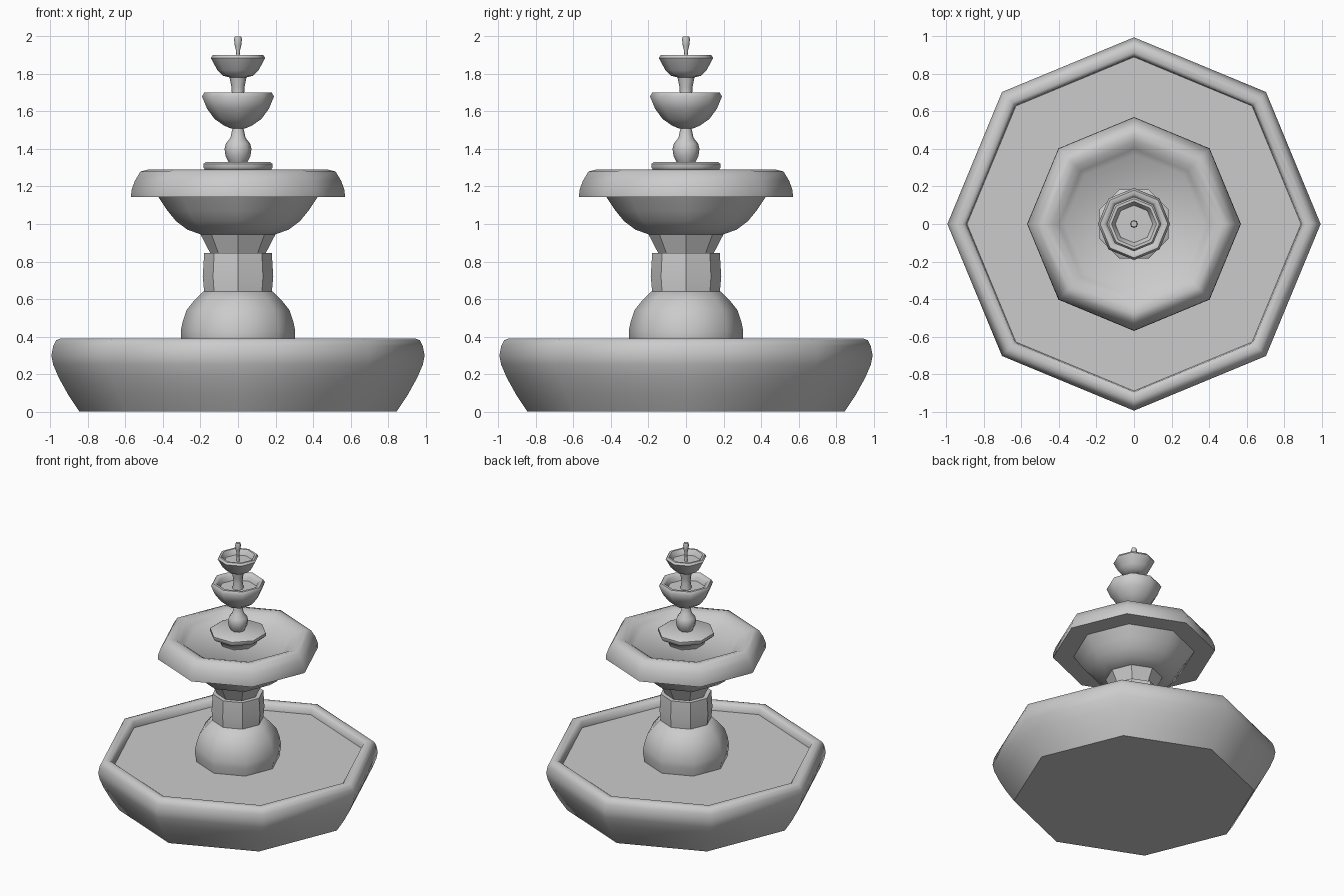
import bpy, bmesh, math


def lathe(name, profile, turn=0, sides=8, angle=50):
    """Revolve (radius, height) points into a closed faceted part."""
    bm = bmesh.new()
    rings = []
    for r, z in profile:
        rings.append([bm.verts.new((r * math.cos(turn + 2 * math.pi * i / sides),
                                    r * math.sin(turn + 2 * math.pi * i / sides), z))
                      for i in range(sides)])
    for a, b in zip(rings, rings[1:]):
        for i in range(sides):
            j = (i + 1) % sides
            bm.faces.new((a[i], a[j], b[j], b[i]))
    bm.faces.new(rings[0][::-1])
    bm.faces.new(rings[-1])
    me = bpy.data.meshes.new(name)
    bm.to_mesh(me)
    bm.free()
    ob = bpy.data.objects.new(name, me)
    bpy.context.collection.objects.link(ob)
    bpy.ops.object.select_all(action='DESELECT')
    ob.select_set(True)
    bpy.context.view_layer.objects.active = ob
    bpy.ops.object.shade_smooth_by_angle(angle=math.radians(angle))
    return ob


# Ground basin with rounded rim and a shallow inner floor
lathe("basin", [(.845, 0), (.905, .09), (.955, .18), (.985, .25), (.995, .30), (.985, .35),
                (.97, .38), (.945, .39), (.915, .39), (.895, .375), (.89, .33)])
# Bulb foot and waisted column
lathe("column_bulb", [(.295, .33), (.305, .39), (.305, .43), (.295, .48), (.275, .54),
                      (.235, .59), (.185, .64)])
lathe("column", [(.18, .635), (.188, .72), (.18, .845)], angle=30)
lathe("column_neck", [(.148, .845), (.2, .945)], angle=30)
# Large bowl with overhanging rim
lathe("large_bowl", [(.20, .945), (.27, .97), (.33, 1.015), (.375, 1.07), (.425, 1.145),
                     (.57, 1.145), (.568, 1.18), (.55, 1.23), (.52, 1.28), (.48, 1.29),
                     (.44, 1.28), (.40, 1.255), (.37, 1.23)])
# Small pedestal and knob
lathe("pedestal", [(.13, 1.23), (.14, 1.265), (.185, 1.285), (.2, 1.30), (.2, 1.32),
                   (.185, 1.33)], turn=math.pi / 8)
lathe("knob", [(.05, 1.33), (.066, 1.36), (.072, 1.40), (.064, 1.43), (.04, 1.46),
               (.034, 1.49), (.028, 1.515)])
# Middle bowl and its stem
lathe("middle_bowl", [(.04, 1.51), (.075, 1.525), (.125, 1.56), (.165, 1.615), (.192, 1.68),
                      (.18, 1.70), (.16, 1.70), (.145, 1.685), (.135, 1.65)])
lathe("upper_stem", [(.04, 1.65), (.033, 1.70), (.035, 1.73), (.047, 1.79)])
# Top bowl and finial
lathe("top_bowl", [(.04, 1.78), (.08, 1.79), (.11, 1.82), (.145, 1.885), (.135, 1.90),
                   (.12, 1.90), (.11, 1.885), (.10, 1.86)])
lathe("finial", [(.012, 1.86), (.009, 1.90), (.012, 1.93), (.018, 1.955), (.021, 1.985),
                 (.016, 2.0)])
